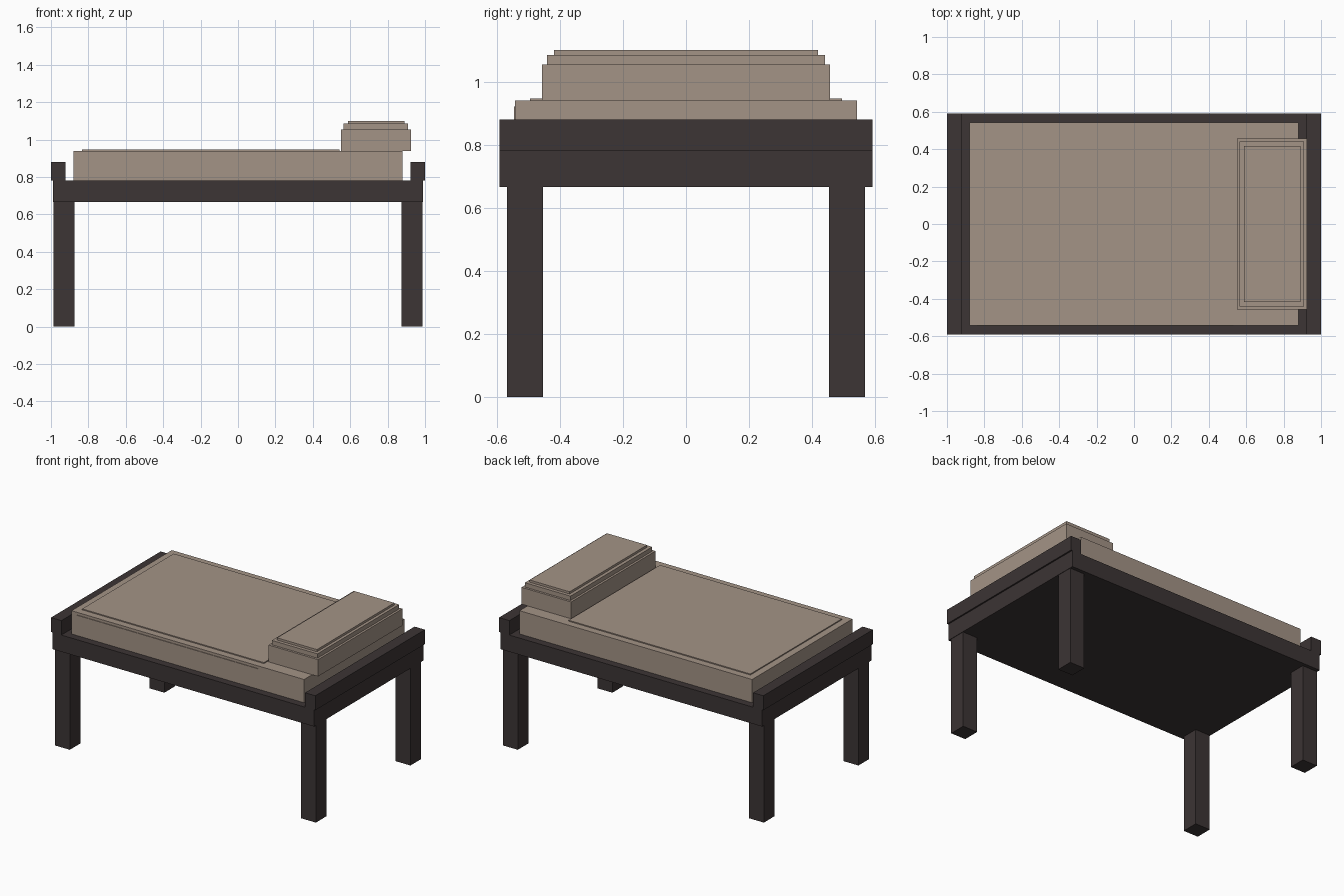
import bpy
import bmesh
from mathutils import Matrix, Vector

if "Cube" in bpy.data.objects:
    bpy.data.objects.remove(bpy.data.objects["Cube"])


def material(name, rgb):
    m = bpy.data.materials.new(name)
    m.diffuse_color = (*rgb, 1)
    m.use_nodes = True
    m.node_tree.nodes["Principled BSDF"].inputs["Base Color"].default_value = m.diffuse_color
    return m


dark_wood = material("dark wood", (0.045, 0.035, 0.035))
beige_cloth = material("beige cloth", (0.37, 0.295, 0.24))


def box(name, x, y, z, mat):
    """Box spanning the (min, max) ranges x, y and z."""
    lo, hi = (Vector(v) for v in zip(x, y, z))
    bm = bmesh.new()
    bmesh.ops.create_cube(bm, size=1, matrix=Matrix.Translation((lo + hi) / 2)
                          @ Matrix.Diagonal((*(hi - lo), 1)))
    mesh = bpy.data.meshes.new(name)
    bm.to_mesh(mesh)
    bm.free()
    mesh.materials.append(mat)
    obj = bpy.data.objects.new(name, mesh)
    bpy.context.collection.objects.link(obj)
    return obj


def span(a, b, sign):
    return tuple(sorted((a * sign, b * sign)))


# Bed frame platform
box("frame", (-0.99, 0.99), (-0.592, 0.592), (0.667, 0.781), dark_wood)

# End rails and legs, mirrored
for sx, end in ((-1, "foot"), (1, "head")):
    box(f"{end}_rail", span(0.922, 1.0, sx), (-0.592, 0.592), (0.781, 0.88), dark_wood)
    for sy, side in ((-1, "front"), (1, "back")):
        box(f"{end}_{side}_leg", span(0.875, 0.987, sx), span(0.454, 0.568, sy),
            (0, 0.667), dark_wood)

# Mattress with thin blanket on top and its flap on the front side
box("mattress", (-0.88, 0.88), (-0.542, 0.542), (0.781, 0.94), beige_cloth)
box("blanket", (-0.833, 0.542), (-0.494, 0.494), (0.94, 0.947), beige_cloth)
box("blanket_flap", (-0.84, 0.532), (-0.546, -0.542), (0.82, 0.922), beige_cloth)

# Stepped pillow
pillow = ((0.55, 0.925, 0.456, 0.94, 1.055),
          (0.565, 0.91, 0.441, 1.055, 1.085),
          (0.588, 0.89, 0.418, 1.085, 1.10))
for i, (x0, x1, y, z0, z1) in enumerate(pillow, 1):
    box(f"pillow_layer_{i}", (x0, x1), (-y, y), (z0, z1), beige_cloth)
